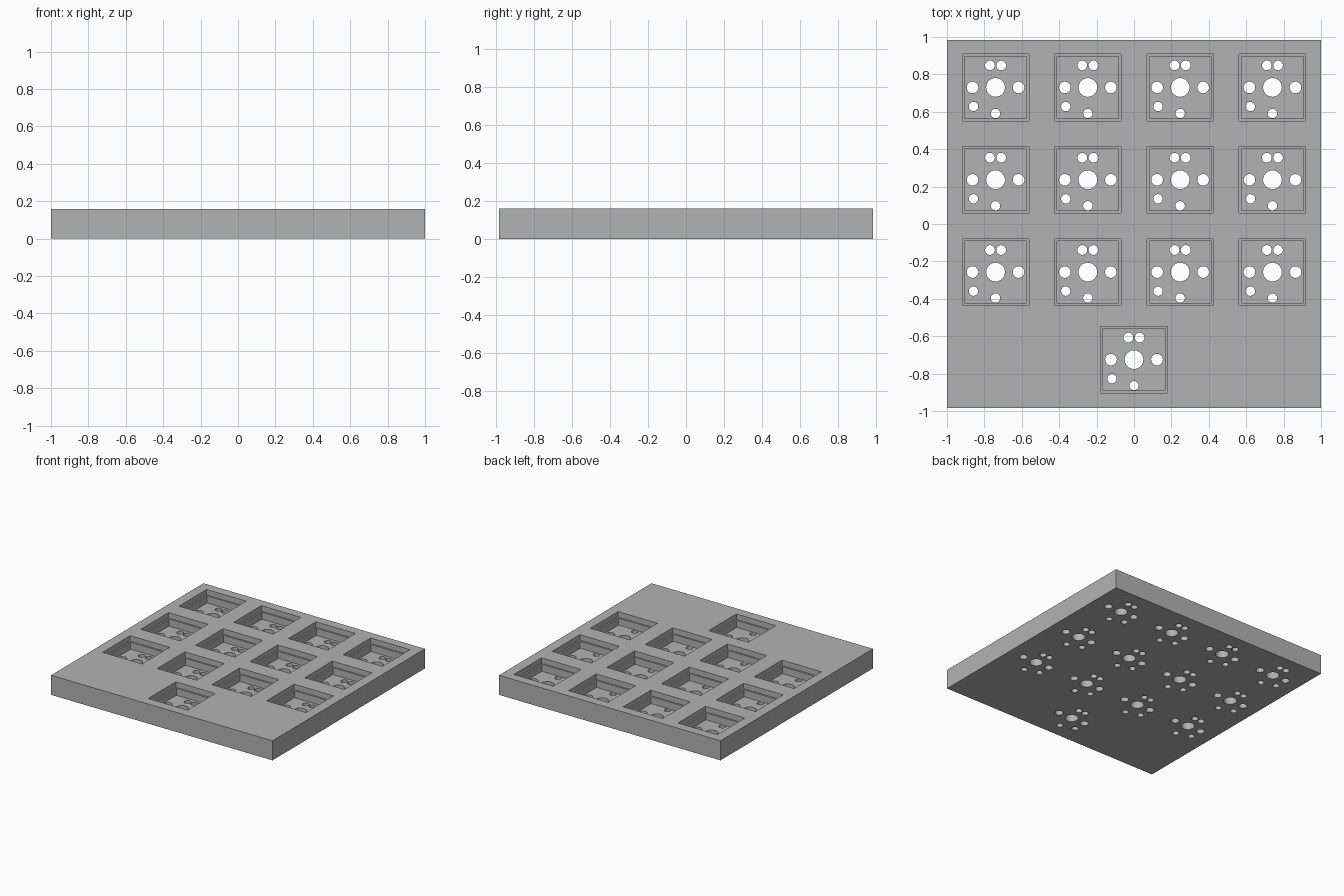
import bpy, bmesh, math
from mathutils import Matrix

cube = bpy.data.objects.get("Cube")
if cube:
    bpy.data.objects.remove(cube, do_unlink=True)

HEIGHT = 0.16
FLOOR = 0.058   # pocket floor
LEDGE = 0.115   # step around each pocket
PITCH = 0.4935

grey = bpy.data.materials.new("plain grey")
grey.use_nodes = True
colour = (0.45, 0.45, 0.45, 1)
grey.diffuse_color = colour
grey.node_tree.nodes["Principled BSDF"].inputs["Base Color"].default_value = colour

# Socket centres: three rows of four plus one thumb socket
sockets = [((c - 1.5) * PITCH, 0.73 - r * PITCH) for r in range(3) for c in range(4)]
sockets.append((0, -0.725))

# Pin holes around each socket centre: x, y, radius
pins = [(0, 0, 0.05), (-0.123, 0, 0.031), (0.123, 0, 0.031),
        (-0.03, 0.118, 0.026), (0.03, 0.118, 0.026),
        (-0.118, -0.102, 0.025), (0, -0.139, 0.025)]


def add_box(bm, x, y, width, depth, z0, z1):
    place = Matrix.Translation((x, y, (z0 + z1) / 2)) @ Matrix.Diagonal((width, depth, z1 - z0, 1))
    bmesh.ops.create_cube(bm, size=1, matrix=place)


def add_cylinder(bm, x, y, radius, z0, z1):
    bmesh.ops.create_cone(bm, cap_ends=True, segments=32, radius1=radius, radius2=radius,
                          depth=z1 - z0, matrix=Matrix.Translation((x, y, (z0 + z1) / 2)))


def finish(bm, name):
    mesh = bpy.data.meshes.new(name)
    bm.to_mesh(mesh)
    bm.free()
    mesh.materials.append(grey)
    obj = bpy.data.objects.new(name, mesh)
    bpy.context.collection.objects.link(obj)
    return obj


# Solid plate
bm = bmesh.new()
add_box(bm, 0, 0, 2, 1.966, 0, HEIGHT)
plate = finish(bm, "switch_plate")

# Cutters: wide upper pockets, narrower lower pockets, pin holes
upper, lower, holes = bmesh.new(), bmesh.new(), bmesh.new()
for x, y in sockets:
    add_box(upper, x, y, 0.356, 0.356, LEDGE, HEIGHT + 0.1)
    add_box(lower, x, y, 0.33, 0.33, FLOOR, HEIGHT + 0.1)
    for px, py, radius in pins:
        add_cylinder(holes, x + px, y + py, radius, -0.1, FLOOR + 0.02)

bpy.ops.object.select_all(action='DESELECT')
plate.select_set(True)
bpy.context.view_layer.objects.active = plate
for bm, name in ((upper, "upper_pocket_cutter"), (lower, "lower_pocket_cutter"),
                 (holes, "pin_hole_cutter")):
    cutter = finish(bm, name)
    cutter.hide_render = True
    cut = plate.modifiers.new(name, 'BOOLEAN')
    cut.operation = 'DIFFERENCE'
    cut.solver = 'EXACT'
    cut.object = cutter
    bpy.ops.object.modifier_apply(modifier=cut.name)
    bpy.data.objects.remove(cutter, do_unlink=True)

# Smooth hole walls, crisp edges elsewhere
bpy.ops.object.shade_smooth_by_angle(angle=math.radians(30))
